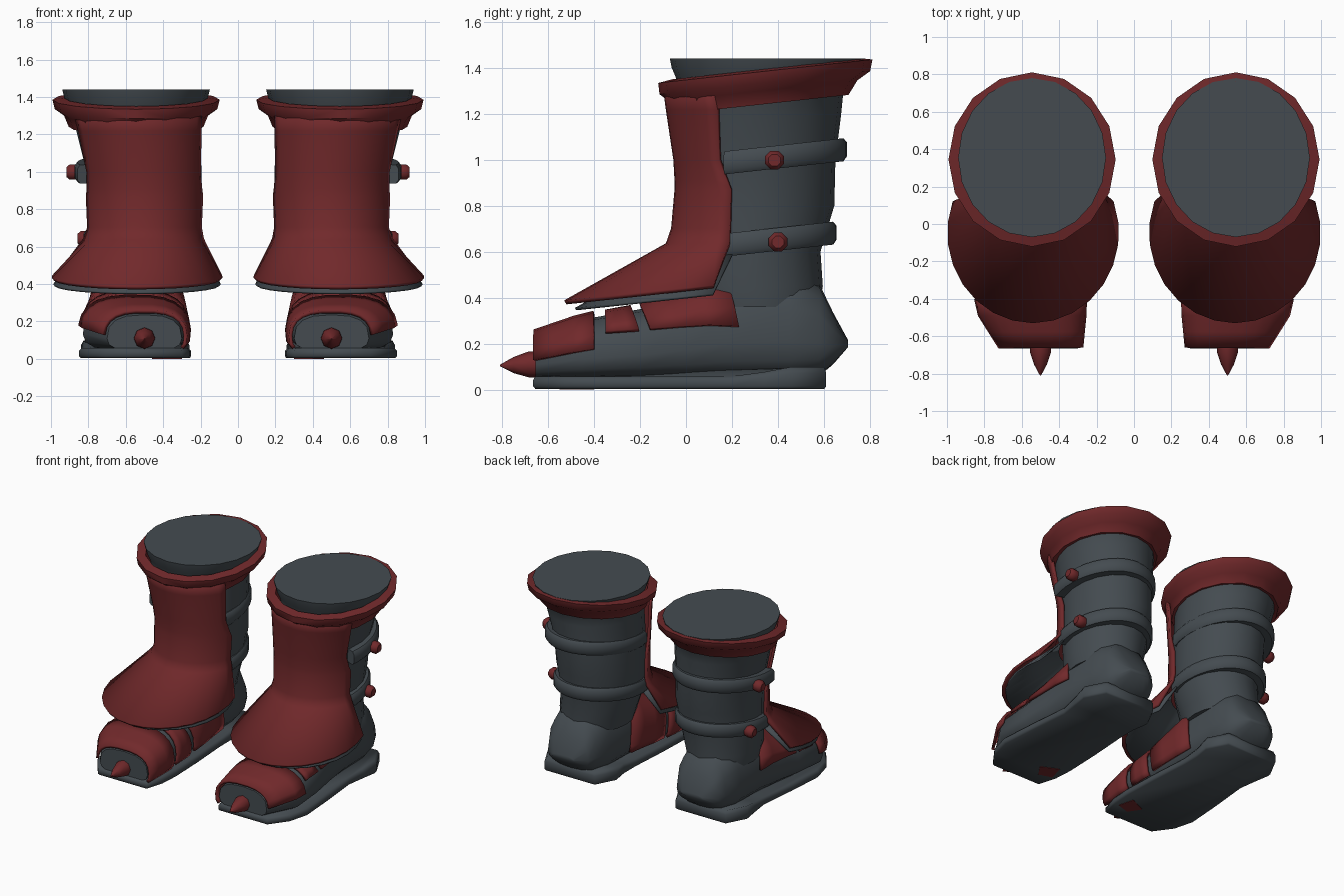
import bpy, bmesh, math
from math import sin, cos, radians

if "Cube" in bpy.data.objects:
    bpy.data.objects.remove(bpy.data.objects["Cube"])


def material(name, color):
    m = bpy.data.materials.new(name)
    m.diffuse_color = (*color, 1)
    m.use_nodes = True
    m.node_tree.nodes["Principled BSDF"].inputs["Base Color"].default_value = m.diffuse_color
    return m


RED = material("dark red armour", (0.165, 0.022, 0.024))
GREY = material("slate grey leather", (0.058, 0.071, 0.081))


def loft(name, rings, mat, around=True, along=False, cap=True, thick=0, angle=45):
    """Skin a list of rings of points, then mirror it to the other boot."""
    bm = bmesh.new()
    rows = [[bm.verts.new(p) for p in r] for r in rings]
    n = len(rows[0])
    pairs = list(zip(rows, rows[1:])) + ([(rows[-1], rows[0])] if along else [])
    for a, b in pairs:
        for i in range(n if around else n - 1):
            j = (i + 1) % n
            bm.faces.new((a[i], a[j], b[j], b[i]))
    if cap:
        bm.faces.new(rows[0])
        bm.faces.new(rows[-1])
    bmesh.ops.recalc_face_normals(bm, faces=bm.faces[:])
    me = bpy.data.meshes.new(name)
    bm.to_mesh(me)
    bm.free()
    me.materials.append(mat)
    ob = bpy.data.objects.new(name, me)
    bpy.context.collection.objects.link(ob)
    bpy.ops.object.select_all(action='DESELECT')
    ob.select_set(True)
    bpy.context.view_layer.objects.active = ob
    bpy.ops.object.shade_smooth_by_angle(angle=radians(angle))
    if thick:
        s = ob.modifiers.new("thickness", 'SOLIDIFY')
        s.thickness = thick
        s.offset = 0
    ob.modifiers.new("pair", 'MIRROR')
    return ob


def oval(z, cx, cy, rx, ry, slope=0, n=20, half=180, open_arc=False):
    """Oval ring centred on the front; slope raises it towards the back."""
    pts = []
    for i in range(n + 1 if open_arc else n):
        a = radians(half) * (2 * i / n - 1)
        y = cy - ry * cos(a)
        pts.append((cx + rx * sin(a), y, z + slope * (y - cy)))
    return pts


# Leg shaft with the flat stuffed top
loft("leg_shaft", [oval(*r) for r in (
    (0.36, 0.53, 0.30, 0.24, 0.28), (0.45, 0.525, 0.29, 0.255, 0.305),
    (0.60, 0.50, 0.28, 0.28, 0.305), (0.80, 0.50, 0.305, 0.29, 0.34),
    (1.00, 0.51, 0.305, 0.30, 0.345), (1.20, 0.535, 0.32, 0.325, 0.355),
    (1.30, 0.545, 0.33, 0.34, 0.355), (1.36, 0.545, 0.345, 0.365, 0.39),
    (1.40, 0.545, 0.353, 0.385, 0.415), (1.44, 0.545, 0.355, 0.395, 0.425))], GREY)

# Flared tilted cuff
loft("cuff", [oval(z, 0.545, cy, rx, ry, 0.11, 16) for z, cy, rx, ry in (
    (1.25, 0.32, 0.32, 0.34), (1.24, 0.325, 0.36, 0.382),
    (1.30, 0.335, 0.385, 0.41), (1.335, 0.343, 0.435, 0.458),
    (1.385, 0.345, 0.447, 0.466), (1.395, 0.35, 0.385, 0.41))],
    RED, along=True, cap=False)

# Shin plate running down into the flared instep skirt
loft("shin_plate", [oval(z, cx, cy, rx, ry, s, 16, h, True)
                    for z, cx, cy, rx, ry, s, h in (
    (1.31, 0.535, 0.30, 0.375, 0.39, 0, 63), (1.22, 0.525, 0.30, 0.355, 0.378, 0, 65),
    (1.00, 0.505, 0.28, 0.325, 0.325, 0, 66), (0.91, 0.50, 0.28, 0.315, 0.32, 0, 72),
    (0.87, 0.50, 0.28, 0.315, 0.32, 0, 75),
    (0.70, 0.50, 0.265, 0.305, 0.32, 0, 77), (0.64, 0.505, 0.255, 0.32, 0.335, 0.03, 79),
    (0.43, 0.54, -0.05, 0.452, 0.475, 0.106, 111))],
    RED, around=False, cap=False, thick=0.02)

# Leather lining under the skirt
loft("skirt_lining", [oval(z, cx, cy, rx, ry, s, 16, h, True)
                      for z, cx, cy, rx, ry, s, h in (
    (0.60, 0.505, 0.25, 0.29, 0.30, 0.03, 82),
    (0.396, 0.54, -0.05, 0.445, 0.43, 0.106, 113))],
    GREY, around=False, cap=False, thick=0.012)

# Straps around the back of the calf, ending under the shin plate
for name, z, cx, cy, rx, ry in (("upper_strap", 1.0, 0.535, 0.29, 0.29, 0.36),
                                ("lower_strap", 0.64, 0.51, 0.27, 0.265, 0.335)):
    profile = ((-0.05, -0.06), (-0.05, 0.035), (-0.03, 0.05),
               (0.03, 0.05), (0.05, 0.035), (0.05, -0.06))
    rows = []
    for dz, d in profile:
        ring = oval(z + dz, cx, cy, rx + d, ry + d, 0.11, 40)
        rows.append(ring[28:] + ring[:13])
    loft(name, list(zip(*rows)), GREY)

# Strap studs on the outer side
for name, x, y, z in (("upper_stud", 0.87, 0.385, 0.998), ("lower_stud", 0.81, 0.40, 0.642)):
    loft(name, [[(x + dx, y + r * cos(radians(45 * i + 22.5)), z + r * sin(radians(45 * i + 22.5)))
                 for i in range(8)]
                for dx, r in ((-0.04, 0.035), (0.0, 0.044), (0.03, 0.044), (0.048, 0.028))], RED)

# Foot sections: y, centre x, half width, bottom z, top z
FOOT = ((-0.655, 0.50, 0.20, 0.04, 0.235), (-0.45, 0.555, 0.275, 0.04, 0.305),
        (-0.20, 0.55, 0.265, 0.04, 0.35), (0.0, 0.54, 0.25, 0.04, 0.42),
        (0.20, 0.54, 0.235, 0.04, 0.50), (0.45, 0.54, 0.23, 0.04, 0.52),
        (0.58, 0.54, 0.20, 0.06, 0.46), (0.64, 0.54, 0.17, 0.11, 0.335),
        (0.705, 0.54, 0.09, 0.185, 0.215))


def foot_point(y, deg, grow=0.0):
    """Point on the foot surface; 0 deg is the outer side, 90 the top."""
    for a, b in zip(FOOT, FOOT[1:]):
        if y <= b[0]:
            break
    t = (y - a[0]) / (b[0] - a[0])
    cx, hw, z0, z1 = (a[k] + t * (b[k] - a[k]) for k in range(1, 5))
    c, s = cos(radians(deg)), sin(radians(deg))
    mid = z0 + 0.35 * (z1 - z0)
    up = (z1 - mid + grow) if s > 0 else (mid - z0 + grow)
    return (cx + (hw + grow) * math.copysign(abs(c) ** 0.75, c), y,
            mid + up * math.copysign(abs(s) ** 0.75, s))


loft("foot", [[foot_point(s[0], 22.5 * i) for i in range(16)] for s in FOOT], GREY)

# Red armour bands: y range, outer start angle at front and back, end angle, slant, lift
for name, y0, y1, f0, b0, a1, slant, lift in (
        ("toe_cap", -0.66, -0.40, 4, 7, 208, 0.0, 0.020),
        ("middle_band", -0.35, -0.24, 27, 24, 205, 0.06, 0.016),
        ("instep_band", -0.20, 0.17, 22, 8, 200, 0.07, 0.016)):
    rows = []
    for j in range(4):
        y, a0 = y0 + (y1 - y0) * j / 3, f0 + (b0 - f0) * j / 3
        shear = slant * (j / 3 if name == "middle_band" else 1)
        rows.append([foot_point(y + shear * (1 - max(0, sin(radians(a)))), a, lift)
                     for a in (a0 + (a1 - a0) * i / 13 for i in range(14))])
    loft(name, rows, RED, around=False, cap=False, thick=0.02)

# Toe claw
loft("toe_claw", [[(0.50 + r * cos(radians(45 * i)), y, z + r * sin(radians(45 * i)))
                   for i in range(8)]
                  for y, z, r in ((-0.64, 0.11, 0.058), (-0.685, 0.11, 0.056),
                                  (-0.75, 0.107, 0.035), (-0.81, 0.105, 0.003))], RED)

# Sole with the raised heel edge
OUTLINE = ((0.30, -0.665), (0.71, -0.665), (0.81, -0.53), (0.85, -0.38), (0.83, -0.1),
           (0.80, 0.2), (0.82, 0.34), (0.84, 0.46), (0.76, 0.61), (0.34, 0.61),
           (0.26, 0.46), (0.28, 0.34), (0.28, 0.2), (0.26, -0.1), (0.25, -0.38), (0.26, -0.53))


def sole_ring(z, scale, lift=0.0):
    return [(0.54 + (x - 0.54) * scale, y * (1 if scale > 0.98 else 0.985),
             z + lift * min(1, max(0, (y - 0.25) / 0.2))) for x, y in OUTLINE]


loft("sole", [sole_ring(0.003, 0.97), sole_ring(0.015, 1.0),
              sole_ring(0.042, 1.0, 0.03), sole_ring(0.058, 0.95, 0.04)], GREY, angle=100)

# Edge of the toe armour showing through the sole
loft("sole_patch", [[(0.30, -0.52, z), (0.40, -0.55, z), (0.46, -0.46, z), (0.33, -0.40, z)]
                    for z in (0.0, 0.006)], RED)
